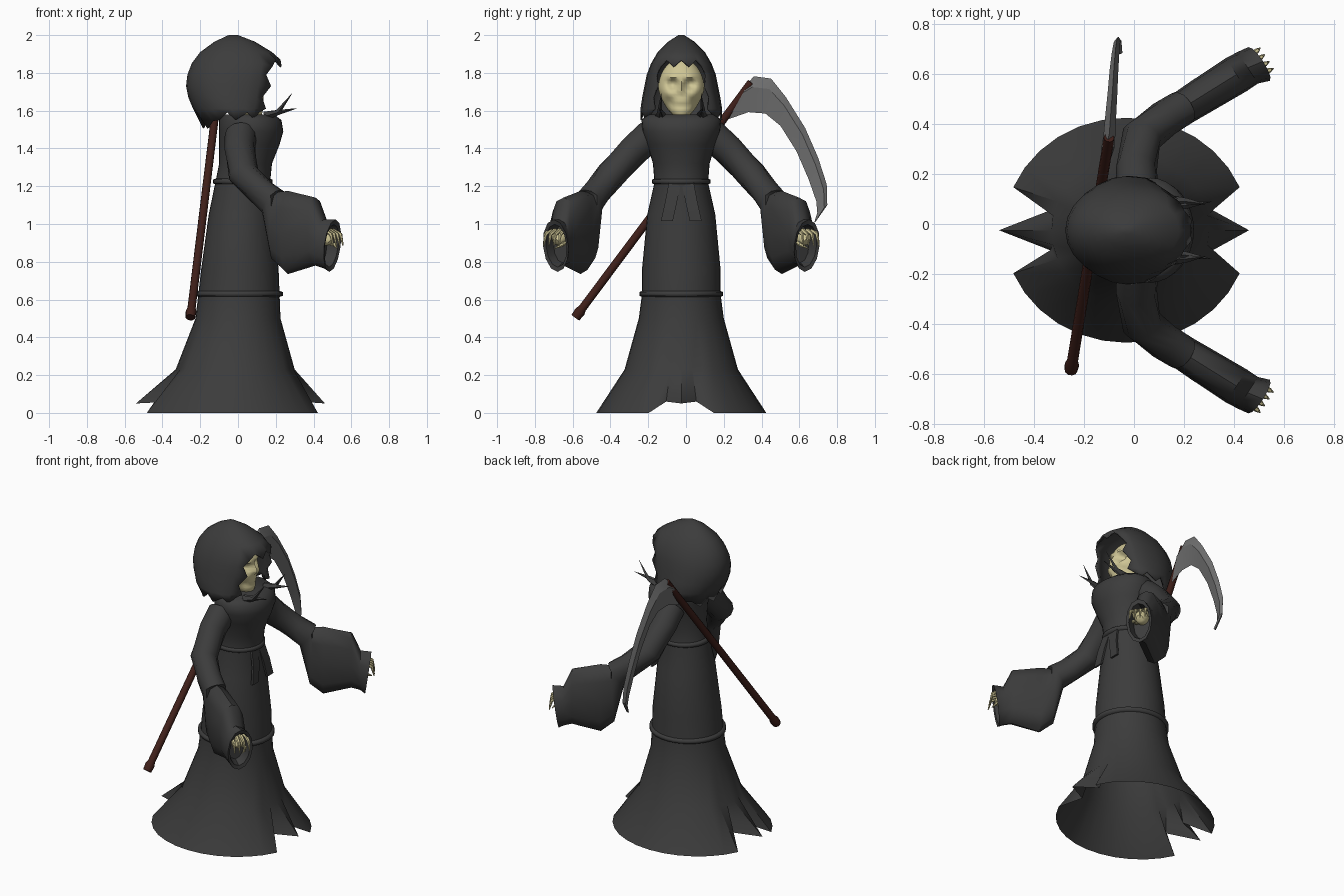
import bpy, bmesh
from math import sin, cos, pi, radians, exp, copysign
from mathutils import Vector

CY = -0.025  # symmetry plane of the figure


def material(name, r, g, b):
    m = bpy.data.materials.new(name)
    m.diffuse_color = (r, g, b, 1)
    return m


CLOTH = material("cloth", 0.045, 0.045, 0.045)
BONE = material("bone", 0.62, 0.56, 0.30)
WOOD = material("wood", 0.05, 0.014, 0.01)
STEEL = material("steel", 0.16, 0.16, 0.16)


def finish(name, bm, mat, angle=45):
    bmesh.ops.recalc_face_normals(bm, faces=bm.faces)
    me = bpy.data.meshes.new(name)
    bm.to_mesh(me)
    bm.free()
    me.materials.append(mat)
    for p in me.polygons:
        p.use_smooth = True
    me.set_sharp_from_angle(angle=radians(angle))
    ob = bpy.data.objects.new(name, me)
    bpy.context.collection.objects.link(ob)
    return ob


def loft(name, rings, mat, cap0=True, cap1=True, angle=45, skip=None):
    bm = bmesh.new()
    vs = [[bm.verts.new(p) for p in r] for r in rings]
    n = len(rings[0])
    for i in range(len(vs) - 1):
        for j in range(n):
            k = (j + 1) % n
            if not (skip and skip(i, j)):
                bm.faces.new((vs[i][j], vs[i][k], vs[i + 1][k], vs[i + 1][j]))
    if cap0:
        bm.faces.new(vs[0])
    if cap1:
        bm.faces.new(vs[-1])
    loose = [v for v in bm.verts if not v.link_faces]
    bmesh.ops.delete(bm, geom=loose, context='VERTS')
    return finish(name, bm, mat, angle)


def tube(name, path, radii, mat, n=8):
    pts = [Vector(p) for p in path]
    rings = []
    for i, p in enumerate(pts):
        d = pts[min(i + 1, len(pts) - 1)] - pts[max(i - 1, 0)]
        q = d.to_track_quat('Z', 'Y')
        rings.append([p + q @ Vector((radii[i] * cos(2 * pi * j / n), radii[i] * sin(2 * pi * j / n), 0))
                      for j in range(n)])
    return loft(name, rings, mat)


def oval(z, cx, rx, ry, n=32):
    return [Vector((cx + rx * cos(2 * pi * j / n), CY + ry * sin(2 * pi * j / n), z)) for j in range(n)]


# Robe: stacked ovals, pleated pointed hem at front and back, open below
robe = [oval(*a) for a in [
    (0, -0.03, 0.49, 0.45), (0.23, -0.015, 0.315, 0.30), (0.5, 0.0, 0.225, 0.225),
    (0.63, 0.005, 0.215, 0.208), (0.76, 0.01, 0.205, 0.208), (1.05, 0.015, 0.17, 0.18),
    (1.22, 0.025, 0.145, 0.142), (1.32, 0.04, 0.14, 0.15), (1.42, 0.06, 0.16, 0.18),
    (1.49, 0.07, 0.17, 0.205), (1.55, 0.065, 0.165, 0.21), (1.58, 0.05, 0.14, 0.18)]]
for j, x, y, z in [(0, 0.46, 0, 0.05), (1, 0.315, 0.08, 0.06), (31, 0.315, -0.08, 0.06),
                   (16, -0.54, 0, 0.05), (15, -0.335, 0.08, 0.06), (17, -0.335, -0.08, 0.06)]:
    robe[0][j] = Vector((x, CY + y, z))
loft("robe", robe, CLOTH, cap0=False, angle=60)

# Cord bands around waist and knees
for name, z, cx, rx, ry in [("waist_cord", 1.225, 0.025, 0.145, 0.142), ("knee_band", 0.63, 0.005, 0.22, 0.21)]:
    loft(name, [oval(z + dz, cx, rx + o, ry + o) for dz, o in
                [(-0.016, -0.005), (-0.010, 0.012), (0.010, 0.012), (0.016, -0.005)]], CLOTH, False, False, 80)

# Sash tails
for s in (1, -1):
    rings = []
    for z, x, y0, y1 in [(1.225, 0.165, 0.0, 0.065), (1.12, 0.19, 0.022, 0.085), (1.015, 0.2, 0.045, 0.108)]:
        rings.append([(x, CY + s * y0, z), (x, CY + s * y1, z),
                      (x - 0.012, CY + s * y1, z), (x - 0.012, CY + s * y0, z)])
    loft("sash_tail", rings, CLOTH, angle=30)

# Hood: stacked ovals (z, back x, front x, half width), face gap and ragged edges
N = 24
hood = []
spec = [(2.0, -0.05, 0.0, 0.015), (1.965, -0.125, 0.09, 0.07), (1.91, -0.20, 0.18, 0.125),
        (1.85, -0.245, 0.225, 0.16), (1.79, -0.268, 0.215, 0.183), (1.73, -0.275, 0.205, 0.195),
        (1.67, -0.263, 0.19, 0.207), (1.61, -0.238, 0.17, 0.216), (1.56, -0.185, 0.16, 0.217)]
for i, (z, xb, xf, ry) in enumerate(spec):
    ring = []
    for j in range(N):
        a = 2 * pi * j / N
        c = cos(a)
        x = (xb + xf) / 2 + (xf - xb) / 2 * (abs(c) ** 0.75 if c > 0 else -abs(c))
        y, zz = CY + ry * sin(a), z
        if i == 8:
            zz += (0.03 if j % 2 else -0.01) - (0.045 if 9 <= j <= 15 else 0)
        if i == 3 and (j <= 3 or j >= 21):
            zz += 0.02 if j % 2 == 0 else -0.015
            x += 0 if j % 2 == 0 else 0.012
        if i > 3 and j in (3, 21):
            x += 0.025 if i % 2 else -0.01
            y += (0.01 if i % 2 else -0.005) * (-1 if j == 3 else 1)
        ring.append((x, y, zz))
    hood.append(ring)
ob = loft("hood", hood, CLOTH, cap1=False, angle=50, skip=lambda i, j: i >= 3 and (j < 3 or j >= 21))
m = ob.modifiers.new("thickness", 'SOLIDIFY')
m.thickness = 0.01
m.offset = -1

# Torn collar points below the face
for s in (1, -1):
    for y, tip in [(0.10, (0.31, 0.115, 1.612)), (0.115, (0.285, 0.105, 1.69))]:
        tube("collar_point", [(0.14, CY + s * y, 1.57), (0.21, CY + s * y, 1.59),
                              (tip[0], CY + s * tip[1], tip[2])], [0.025, 0.014, 0.001], CLOTH, 4)

# Skull: sphere with sockets, nose, cheeks, teeth groove and narrow jaw
bm = bmesh.new()
bmesh.ops.create_uvsphere(bm, u_segments=40, v_segments=32, radius=1)
for v in bm.verts:
    x, y, z = v.co
    jaw = 1 - 0.3 * max(0, -z)
    px, py, pz = 0.03 + 0.105 * x, y * 0.122 * jaw, 1.715 + 0.16 * z
    if x > 0:
        px += 0.055 * max(0, -z) ** 2 * (1 if abs(y) < 0.6 else 0.4)

        def bump(cy, cz, w, h):
            return exp(-((abs(py) - cy) / w) ** 2 - ((pz - cz) / h) ** 2)
        px += (-0.05 * bump(0.045, 1.74, 0.024, 0.022) + 0.016 * bump(0.045, 1.782, 0.04, 0.014)
               + 0.022 * bump(0, 1.72, 0.013, 0.035) - 0.02 * bump(0.008, 1.68, 0.01, 0.01)
               + 0.014 * bump(0.065, 1.69, 0.025, 0.018) - 0.012 * bump(0, 1.622, 0.05, 0.007)
               - 0.015 * bump(0.06, 1.64, 0.02, 0.025))
    v.co = (px, CY + py, pz)
finish("skull", bm, BONE, 60)

# Sleeves: (centre x, y, z, half width, half height, heading, tilt, corner fullness)
sleeve = [(0.015, 0.13, 1.475, 0.085, 0.085, 88, 42, 1), (0.01, 0.22, 1.395, 0.082, 0.082, 85, 46, 1),
          (0.03, 0.345, 1.262, 0.082, 0.08, 62, 48, 1), (0.12, 0.42, 1.172, 0.074, 0.075, 36, 45, 1),
          (0.185, 0.46, 1.118, 0.072, 0.08, 33, 38, 0.9), (0.205, 0.47, 0.985, 0.07, 0.185, 33, 3, 0.75),
          (0.265, 0.508, 0.955, 0.073, 0.22, 33, 0, 0.75), (0.41, 0.598, 0.96, 0.078, 0.18, 33, 0, 0.8),
          (0.455, 0.625, 0.895, 0.075, 0.13, 33, 0, 1), (0.50, 0.64, 0.885, 0.08, 0.14, 33, 8, 1),
          (0.495, 0.637, 0.885, 0.065, 0.115, 33, 8, 1), (0.44, 0.605, 0.895, 0.055, 0.1, 33, 0, 1)]
for side, s in (("left", 1), ("right", -1)):
    def place(p):
        return Vector((p[0], p[1] if s > 0 else 2 * CY - p[1], p[2]))
    rings = []
    for x, y, z, w, h, head, tilt, e in sleeve:
        a, t = radians(head), radians(tilt)
        n = Vector((-sin(a), cos(a), 0))
        u = Vector((cos(a) * sin(t), sin(a) * sin(t), cos(t)))
        ring = []
        for k in range(12):
            ck, sk = cos(2 * pi * k / 12), sin(2 * pi * k / 12)
            ring.append(place(Vector((x, y, z)) + n * w * copysign(abs(ck) ** e, ck)
                              + u * h * copysign(abs(sk) ** e, sk)))
        rings.append(ring)
    loft(side + "_sleeve", rings, CLOTH)

    # Bony hand: palm, four curled fingers and a thumb
    a = radians(33)
    d, n = Vector((cos(a), sin(a), 0)), Vector((-sin(a), cos(a), 0))
    c = Vector((0.45, 0.612, 0.935))
    tube(side + "_palm", [place(c + d * o + Vector((0, 0, z))) for o, z in
                          [(-0.06, 0), (-0.02, 0), (0.03, -0.015), (0.05, -0.03)]],
         [0.02, 0.04, 0.04, 0.02], BONE, 10)
    for o in (-0.045, -0.016, 0.014, 0.043):
        path = [(0, 0.01, 1), (0.04, 0.03, 1), (0.08, 0.01, 1.05), (0.095, -0.05, 1.1)]
        tube(side + "_finger", [place(c + d * f + n * o * k + Vector((0, 0, z))) for f, z, k in path],
             [0.012, 0.013, 0.01, 0.003], BONE, 6)
    tube(side + "_thumb", [place(c + d * f - n * o + Vector((0, 0, z))) for f, o, z in
                           [(0.0, 0.03, -0.03), (0.05, 0.04, -0.045), (0.08, 0.01, -0.065)]],
         [0.012, 0.011, 0.002], BONE, 6)

# Scythe pole with thick foot
p0, p1 = Vector((-0.252, -0.585, 0.505)), Vector((-0.1, 0.345, 1.75))
tube("scythe_pole", [p0.lerp(p1, t) for t in (0, 0.025, 0.04, 1)], [0.026, 0.029, 0.022, 0.021], WOOD, 10)

# Scythe blade: outer and inner edge stations with a raised ridge
blade = [(0.335, 1.755, 0.225, 1.555), (0.36, 1.782, 0.33, 1.592), (0.45, 1.77, 0.42, 1.585),
         (0.53, 1.67, 0.50, 1.52), (0.63, 1.51, 0.585, 1.385), (0.70, 1.35, 0.65, 1.235),
         (0.745, 1.21, 0.69, 1.12), (0.748, 1.10, 0.695, 1.06), (0.685, 1.01, 0.68, 1.012)]
rings = []
for i, (yo, zo, yi, zi) in enumerate(blade):
    x, t = -0.105 + 0.05 * i / 8, 0.026 * (1 - i / 12)
    ym, zm = yo * 0.7 + yi * 0.3, zo * 0.7 + zi * 0.3
    rings.append([(x, yo, zo), (x + t, ym, zm), (x, yi, zi), (x - t, ym, zm)])
loft("scythe_blade", rings, STEEL, angle=20)
